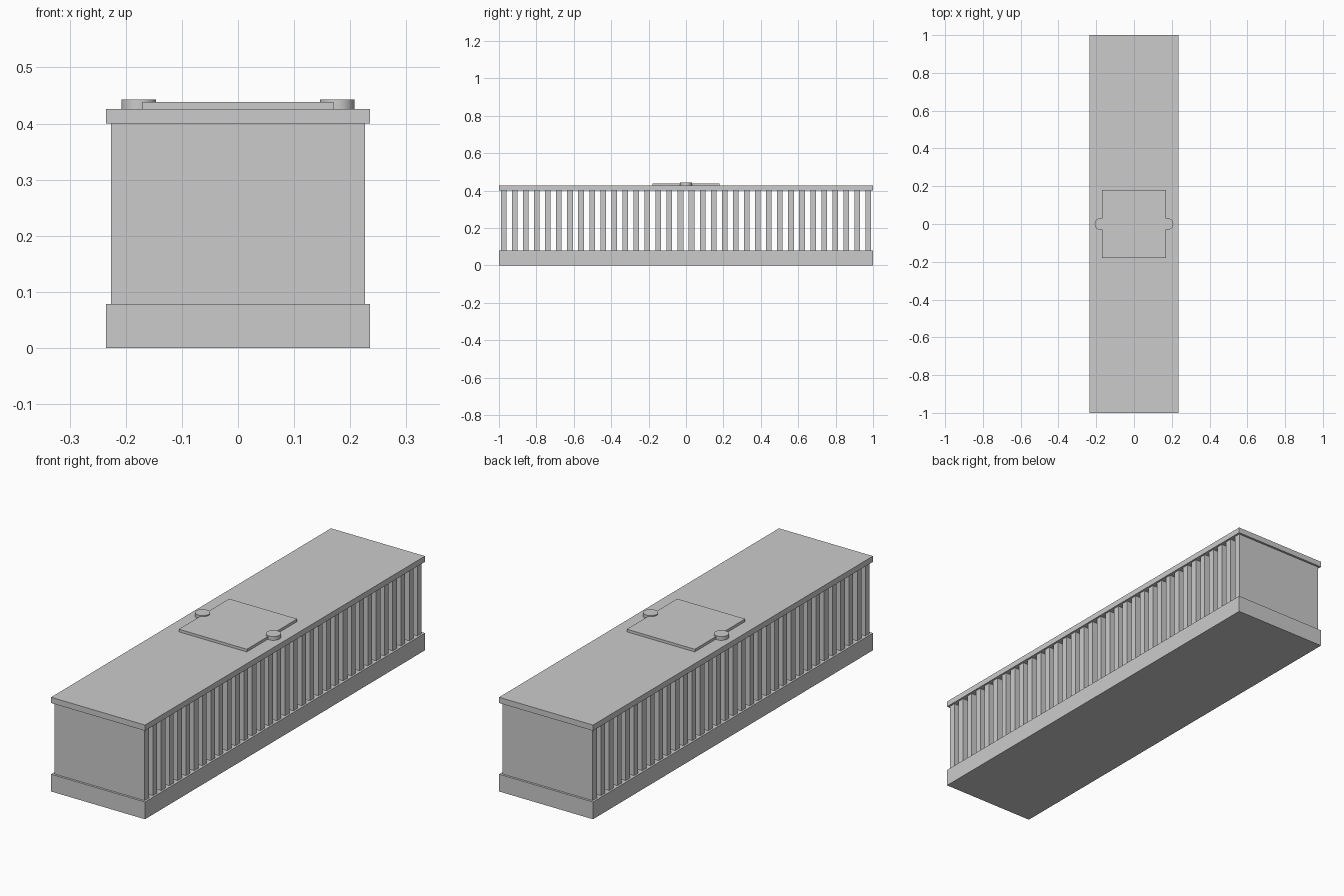
import bpy

# Remove the default object
cube = bpy.data.objects.get("Cube")
if cube:
    bpy.data.objects.remove(cube, do_unlink=True)

# Single flat colour
grey = bpy.data.materials.new("light_grey")
grey.use_nodes = True
COLOUR = (0.6, 0.6, 0.6, 1)
grey.diffuse_color = COLOUR
grey.node_tree.nodes["Principled BSDF"].inputs["Base Color"].default_value = COLOUR


def finish(name):
    obj = bpy.context.object
    obj.name = name
    obj.data.materials.append(grey)
    return obj


def box(name, width, depth, bottom, top, y=0):
    bpy.ops.mesh.primitive_cube_add(size=1, location=(0, y, (bottom + top) / 2))
    bpy.context.object.scale = (width, depth, top - bottom)
    bpy.ops.object.transform_apply(location=False, rotation=False, scale=True)
    return finish(name)


BASE_TOP, LID_BOTTOM, LID_TOP = 0.078, 0.4, 0.426

# Base slab and lid
box("base", 0.47, 2, 0, BASE_TOP)
box("lid", 0.47, 2, LID_BOTTOM, LID_TOP)

# Row of upright boards spanning the full width
slat = box("slats", 0.452, 0.03, BASE_TOP, LID_BOTTOM, y=-0.975)
row = slat.modifiers.new("row", "ARRAY")
row.count = 34
row.use_relative_offset = False
row.use_constant_offset = True
row.constant_offset_displace = (0, 1.95 / 33, 0)

# Hatch plate with a round knob on each side
box("hatch", 0.34, 0.36, LID_TOP, 0.438)
for side, x in (("left", 0.177), ("right", -0.177)):
    bpy.ops.mesh.primitive_cylinder_add(
        vertices=32, radius=0.031, depth=0.017, location=(x, 0, LID_TOP + 0.0085))
    finish(side + "_knob")
    bpy.ops.object.shade_smooth_by_angle()
